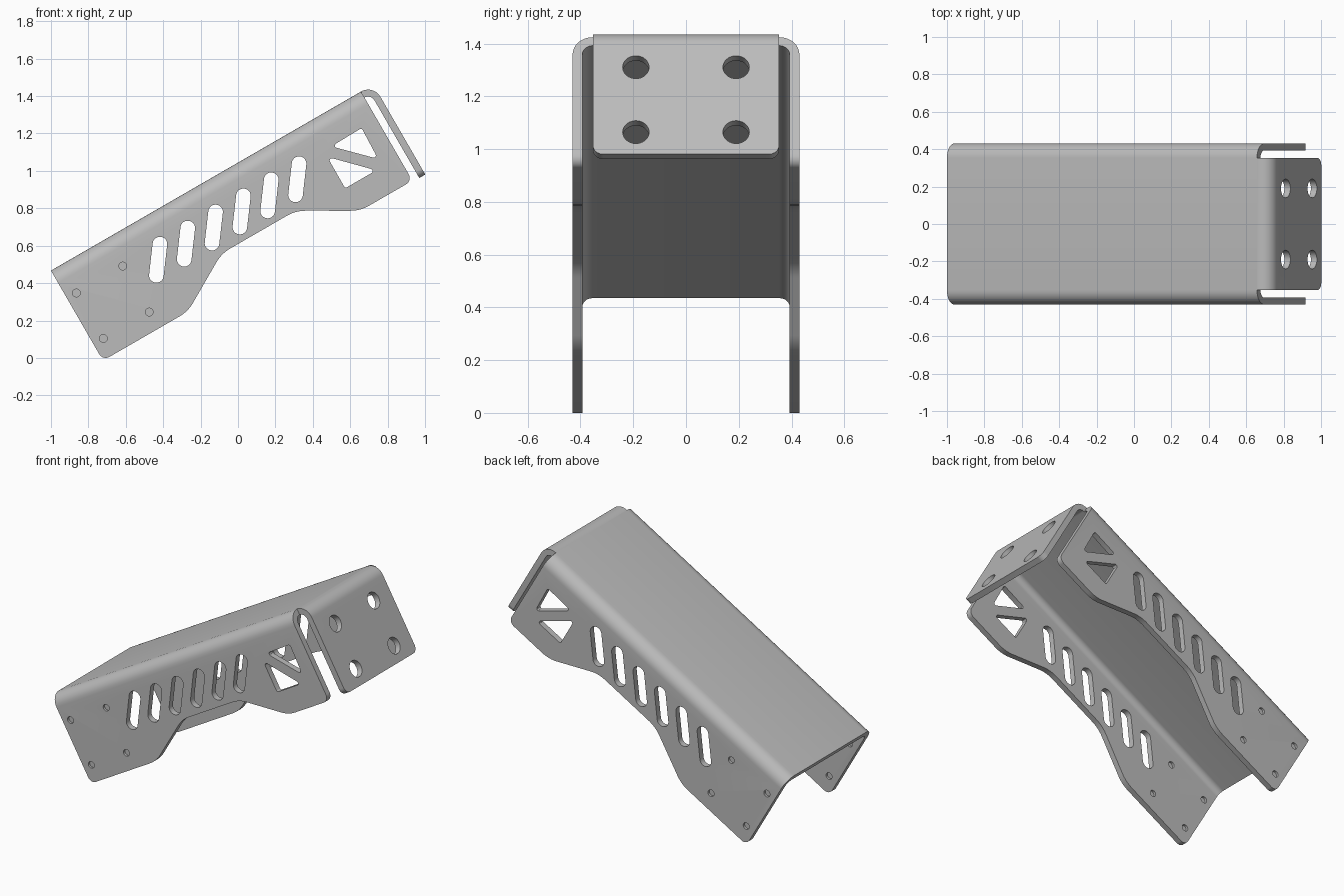
import bpy, bmesh
from math import sin, cos, tan, pi, radians
from mathutils import Vector, Matrix

if "Cube" in bpy.data.objects:
    bpy.data.objects.remove(bpy.data.objects["Cube"])

TILT = radians(30)
BACK_TOP = Vector((-1, 0.467))          # rear top edge of the channel (x, z)
HALF_W, THICK, LENGTH, DEPTH = 0.43, 0.037, 1.914, 0.556
BEND = 0.076                            # outer bend radius
FLANGE_W = HALF_W - BEND - 0.001

steel = bpy.data.materials.new("brushed grey steel")
steel.use_nodes = True
GREY = (0.5, 0.5, 0.5, 1)
steel.diffuse_color = GREY
steel.node_tree.nodes["Principled BSDF"].inputs["Base Color"].default_value = GREY


def local(x, z):
    """Side-elevation point -> (along, up) in the untilted bracket."""
    d = Vector((x, z)) - BACK_TOP
    return Vector((d.x * cos(TILT) + d.y * sin(TILT), d.y * cos(TILT) - d.x * sin(TILT)))


def rounded(corners, steps=8):
    """Fillet each (a, b, radius) corner of a closed outline."""
    pts = [Vector(c[:2]) for c in corners]
    out = []
    for i, p in enumerate(pts):
        r = corners[i][2]
        if r == 0:
            out.append(p)
            continue
        d1 = (pts[i - 1] - p).normalized()
        d2 = (pts[(i + 1) % len(pts)] - p).normalized()
        ang = d1.angle(d2)
        centre = p + (d1 + d2).normalized() * r / sin(ang / 2)
        s, e = p + d1 * r / tan(ang / 2) - centre, p + d2 * r / tan(ang / 2) - centre
        sweep = pi - ang
        for k in range(steps + 1):
            f = k / steps
            out.append(centre + (s * sin((1 - f) * sweep) + e * sin(f * sweep)) / sin(sweep))
    return out


def disc(a, b, r, n=32):
    return [Vector((a + r * cos(2 * pi * i / n), b + r * sin(2 * pi * i / n))) for i in range(n)]


def prisms(name, outlines, axis, lo, hi):
    """Extrude outlines along y (side shapes) or x (cross-sections)."""
    bm = bmesh.new()
    for pts in outlines:
        place = (lambda p: (p.x, lo, p.y)) if axis == "y" else (lambda p: (lo, p.x, p.y))
        face = bm.faces.new([bm.verts.new(place(p)) for p in pts])
        ext = bmesh.ops.extrude_face_region(bm, geom=[face])
        move = Vector((0, hi - lo, 0)) if axis == "y" else Vector((hi - lo, 0, 0))
        bmesh.ops.translate(bm, vec=move, verts=[v for v in ext["geom"] if isinstance(v, bmesh.types.BMVert)])
    bmesh.ops.recalc_face_normals(bm, faces=bm.faces)
    mesh = bpy.data.meshes.new(name)
    bm.to_mesh(mesh)
    bm.free()
    mesh.materials.append(steel)
    ob = bpy.data.objects.new(name, mesh)
    bpy.context.collection.objects.link(ob)
    return ob


def boolean(ob, cutter, operation):
    bpy.context.view_layer.objects.active = ob
    mod = ob.modifiers.new("cut", "BOOLEAN")
    mod.operation, mod.object, mod.solver = operation, cutter, "EXACT"
    bpy.ops.object.modifier_apply(modifier=mod.name)
    bpy.data.objects.remove(cutter)


def finish(ob):
    """Tilt into place and smooth the bends."""
    ob.data.transform(Matrix.Translation((BACK_TOP.x, 0, BACK_TOP.y)) @ Matrix.Rotation(-TILT, 4, "Y"))
    bpy.ops.object.select_all(action="DESELECT")
    ob.select_set(True)
    bpy.context.view_layer.objects.active = ob
    bpy.ops.object.shade_smooth_by_angle(angle=radians(25))


# Channel: folded U section trimmed to the side outline
W, I = HALF_W, HALF_W - THICK
section = rounded([(-W, -0.7, 0), (-W, 0, BEND), (W, 0, BEND), (W, -0.7, 0),
                   (I, -0.7, 0), (I, -THICK, BEND - THICK), (-I, -THICK, BEND - THICK), (-I, -0.7, 0)])
channel = prisms("channel_body", [section], "x", -0.1, LENGTH + 0.1)
side = rounded([(0, 0.1, 0), (0, -DEPTH, 0.04), (0.525, -DEPTH, 0.2), (0.835, -0.377, 0.2),
                (1.293, -0.377, 0.2), (1.592, -0.55, 0.2), (LENGTH, -0.55, 0.04), (LENGTH, 0.1, 0)])
boolean(channel, prisms("side_trim", [side], "y", -0.6, 0.6), "INTERSECT")

# Lightening slots, triangular windows and pin holes
openings = []
lean = radians(6.5)
up, across = Vector((sin(lean), cos(lean))), Vector((cos(lean), -sin(lean)))
for i in range(6):
    c = Vector((-0.427, 0.525)).lerp(Vector((0.317, 0.955)), i / 5)
    ring = [c + across * 0.039 * a + up * 0.123 * b for a, b in ((-1, -1), (1, -1), (1, 1), (-1, 1))]
    openings.append(rounded([(*local(*p), 0.0385) for p in ring]))
for tri in (((0.499, 1.131), (0.661, 1.229), (0.749, 1.064)),
            ((0.477, 1.075), (0.739, 1.003), (0.573, 0.907))):
    openings.append(rounded([(*local(*p), 0.012) for p in tri], 4))
pins = [local(*p) for p in ((-0.864, 0.347), (-0.616, 0.491), (-0.475, 0.245), (-0.72, 0.104))]
openings += [disc(p.x, p.y, 0.021, 20) for p in pins]
boolean(channel, prisms("side_openings", openings, "y", -0.6, 0.6), "DIFFERENCE")
finish(channel)

# Thin webs closing the pin holes at mid thickness
for label, s in (("left", 1), ("right", -1)):
    y = s * (HALF_W - THICK / 2)
    finish(prisms(label + "_pin_hole_webs", [disc(p.x, p.y, 0.021, 20) for p in pins], "y", y - 0.004, y + 0.004))

# Front flange: bent down from the top plate, with four bolt holes
U = LENGTH + BEND
hook = rounded([(LENGTH, 0, 0), (U, 0, BEND - 0.0005), (U, -DEPTH, 0), (U - THICK, -DEPTH, 0),
                (U - THICK, -THICK, BEND - THICK - 0.0005), (LENGTH, -THICK, 0)], 12)
flange = prisms("front_flange", [hook], "y", -FLANGE_W, FLANGE_W)
plate = rounded([(-0.5, 0.1, 0), (-FLANGE_W, 0.1, 0), (-FLANGE_W, -DEPTH, 0.04),
                 (FLANGE_W, -DEPTH, 0.04), (FLANGE_W, 0.1, 0)][1:])
boolean(flange, prisms("flange_trim", [plate], "x", 1.8, 2.1), "INTERSECT")
bolts = [disc(y, v, 0.05) for y in (-0.19, 0.19) for v in (-0.175, -0.459)]
boolean(flange, prisms("bolt_holes", bolts, "x", U - 0.06, U + 0.05), "DIFFERENCE")
finish(flange)
